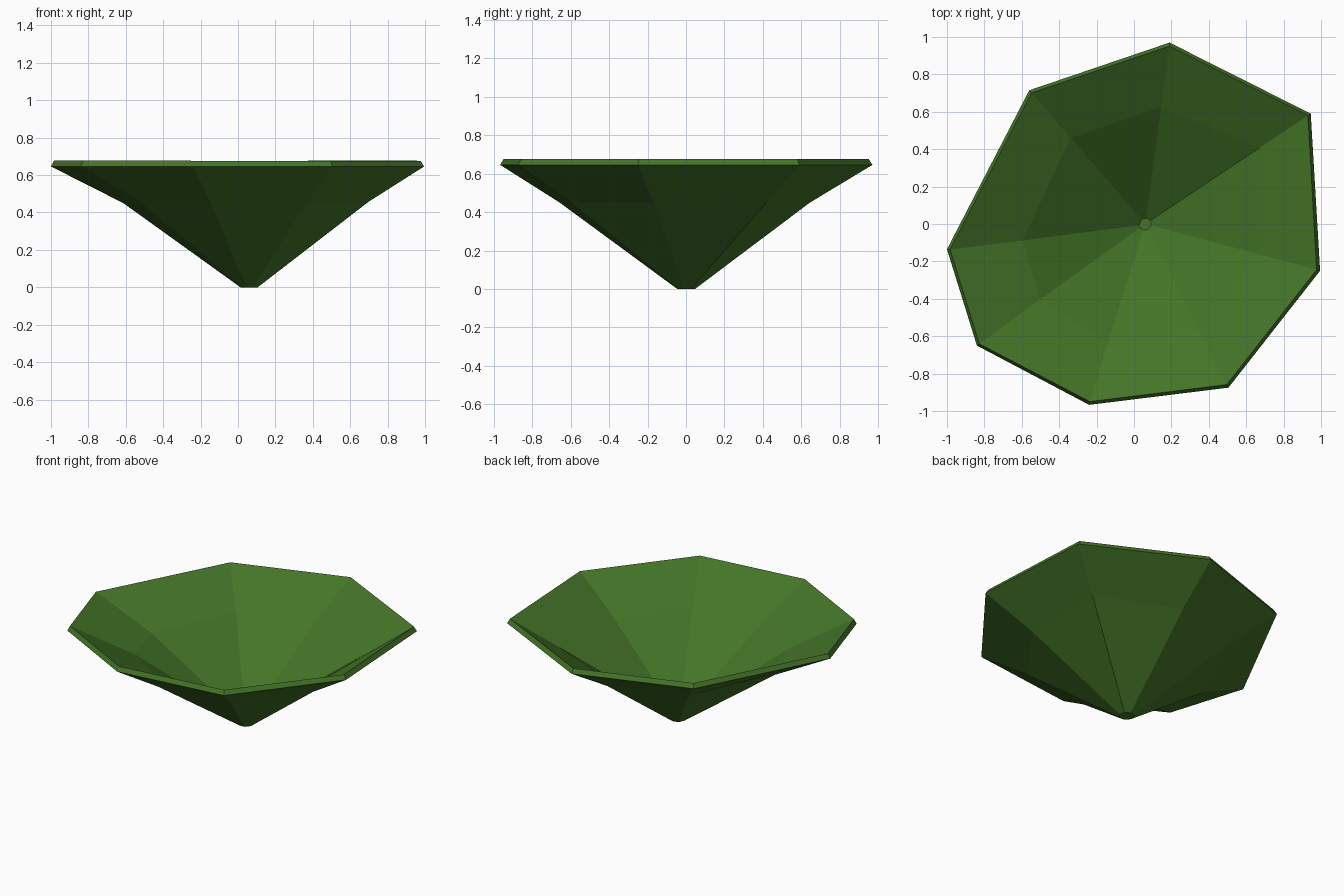
import bpy, bmesh
from mathutils import Vector

if "Cube" in bpy.data.objects:
    bpy.data.objects.remove(bpy.data.objects["Cube"])

# Uneven eight-sided rim (x, y) and how far out the crease sits along each rib
RIM = [(0.19, 0.97), (-0.56, 0.715), (-1.0, -0.135), (-0.84, -0.65),
       (-0.24, -0.967), (0.505, -0.875), (0.995, -0.25), (0.945, 0.59)]
CREASE = [0.665, 0.665, 0.635, 0.64, 0.68, 0.685, 0.67, 0.71]
CENTRE = Vector((0.06, 0.0))
BASE_R, CREASE_Z, RIM_Z, THICK = 0.047, 0.45, 0.646, 0.035

green = bpy.data.materials.new("leaf green")
green.diffuse_color = (0.058, 0.177, 0.021, 1)
green.use_nodes = True
green.node_tree.nodes["Principled BSDF"].inputs["Base Color"].default_value = green.diffuse_color

bm = bmesh.new()
ribs = [Vector(p) - CENTRE for p in RIM]


def ring(offsets, z):
    return [bm.verts.new((CENTRE.x + o.x, CENTRE.y + o.y, z)) for o in offsets]


# Outer skin: small foot, crease ring, rim
rings = [ring([r.normalized() * BASE_R for r in ribs], 0),
         ring([r * f for r, f in zip(ribs, CREASE)], CREASE_Z),
         ring(ribs, RIM_Z)]
for low, high in zip(rings, rings[1:]):
    for i in range(8):
        j = (i + 1) % 8
        bm.faces.new((low[i], low[j], high[j], high[i]))
bm.faces.new(list(reversed(rings[0])))
bm.normal_update()

mesh = bpy.data.meshes.new("leaf_bowl")
bm.to_mesh(mesh)
bm.free()
mesh.materials.append(green)
bowl = bpy.data.objects.new("leaf_bowl", mesh)
bpy.context.collection.objects.link(bowl)

# Wall thickness, grown inward so the rim slants
wall = bowl.modifiers.new("wall", 'SOLIDIFY')
wall.thickness = THICK
wall.offset = -1
wall.use_even_offset = True
